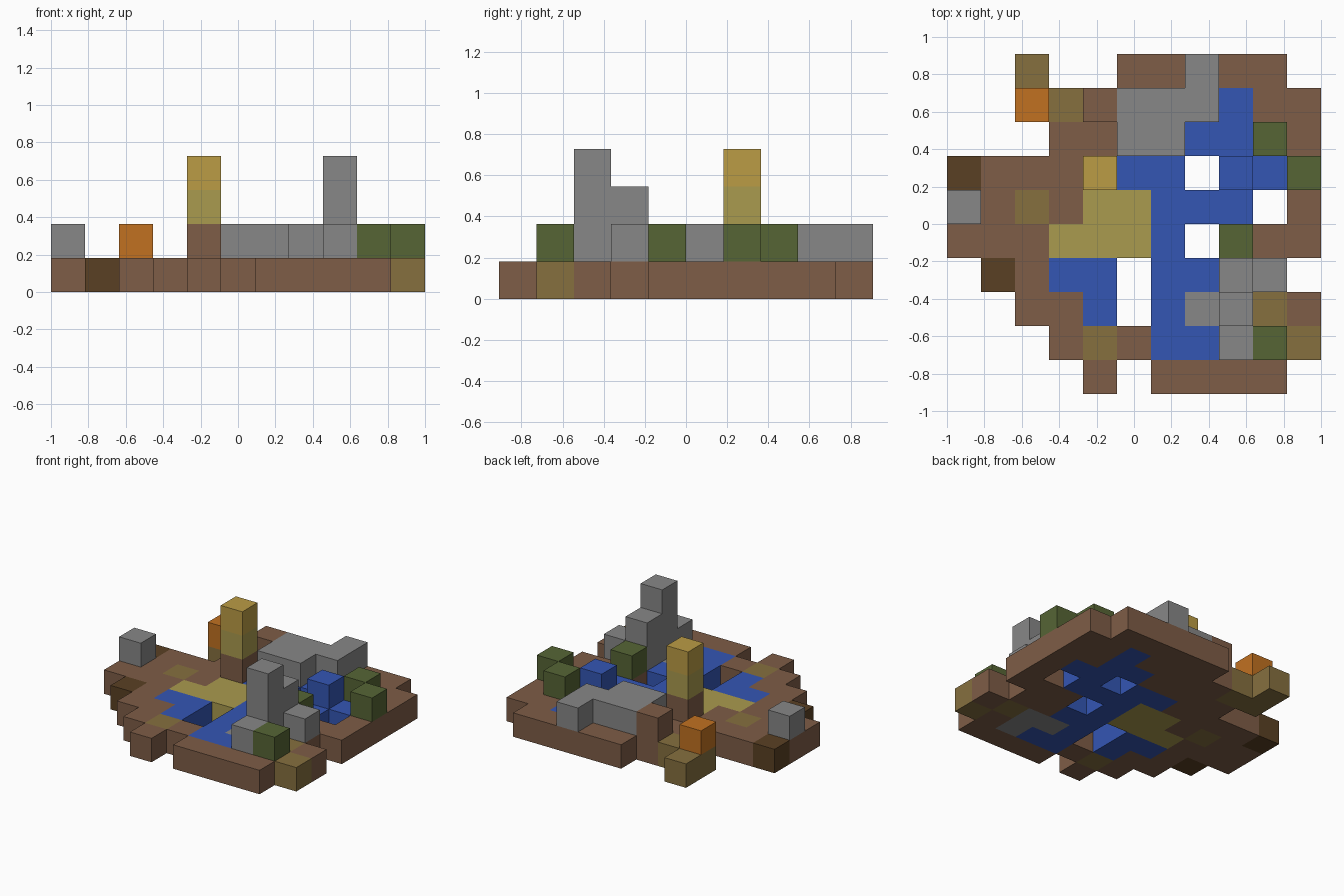
import bpy, bmesh
from mathutils import Vector

old = bpy.data.objects.get("Cube")
if old:
    bpy.data.objects.remove(old, do_unlink=True)

# Ground plan, back row first: one letter per block, dot is empty
GROUND = [
    "..o..eeeee.",
    "..ooeeeewee",
    "...eeeewwee",
    "deeeeww.wwe",
    "eeoesswww.e",
    "eeesssw.eee",
    ".deww.wwee.",
    "..eew.wrroe",
    "...eoewwreo",
    "....e.eeee.",
]

# Upper blocks keyed by (column, row from the back), stacked upwards
STACKS = {
    (7, 0): "r", (5, 1): "r", (6, 1): "r", (7, 1): "r", (5, 2): "r", (6, 2): "r",
    (2, 1): "f", (4, 1): "e", (4, 3): "esg", (0, 4): "r",
    (9, 2): "p", (10, 3): "p", (8, 5): "p", (9, 8): "p", (8, 3): "w",
    (8, 6): "rr", (9, 6): "r", (8, 7): "rrr", (8, 8): "r",
}

# Letter: part name, colour name, display colour
PARTS = {
    "e": ("earth_blocks", "earth brown", "7E5D47"),
    "d": ("dark_soil_blocks", "dark brown", "5A4023"),
    "o": ("olive_soil_blocks", "olive brown", "86703F"),
    "w": ("water_blocks", "water blue", "3456B4"),
    "r": ("rock_blocks", "rock grey", "878787"),
    "s": ("sand_blocks", "sand yellow", "AA9B4E"),
    "g": ("tower_cap", "gold", "BB9C45"),
    "f": ("fire_block", "orange", "C17121"),
    "p": ("plant_blocks", "leaf green", "566535"),
}


def linear(code):
    values = [int(code[i:i + 2], 16) / 255 for i in (0, 2, 4)]
    return [v / 12.92 if v < 0.04 else ((v + 0.055) / 1.055) ** 2.4 for v in values] + [1]


def make_material(name, code):
    mat = bpy.data.materials.new(name)
    mat.use_nodes = True
    mat.diffuse_color = linear(code)
    mat.node_tree.nodes["Principled BSDF"].inputs["Base Color"].default_value = linear(code)
    return mat


# Collect all blocks in one lookup
blocks = {}
for r, line in enumerate(GROUND):
    for c, letter in enumerate(line):
        if letter != ".":
            blocks[c, r, 0] = letter
            for z, upper in enumerate(STACKS.get((c, r), ""), 1):
                blocks[c, r, z] = upper

SIZE = 2 / len(GROUND[0])
MID = Vector((len(GROUND[0]) / 2, len(GROUND) / 2, 0))
AXES = [Vector(a) for a in ((1, 0, 0), (0, 1, 0), (0, 0, 1))]


def add_face(bm, centre, normal, side, up):
    corners = [(-1, -1), (1, -1), (1, 1), (-1, 1)]
    bm.faces.new([bm.verts.new((centre + (normal + side * a + up * b) / 2) * SIZE)
                  for a, b in corners])


# Each part keeps only the block sides that touch open air
for letter, (name, colour, code) in PARTS.items():
    bm = bmesh.new()
    for (c, r, z), kind in blocks.items():
        if kind != letter:
            continue
        centre = Vector((c + 0.5, len(GROUND) - r - 0.5, z + 0.5)) - MID
        for i in range(3):
            for sign in (1, -1):
                n = AXES[i] * sign
                if (c + int(n.x), r - int(n.y), z + int(n.z)) not in blocks:
                    add_face(bm, centre, n, AXES[(i + 1) % 3] * sign, AXES[(i + 2) % 3])
    bmesh.ops.remove_doubles(bm, verts=bm.verts, dist=0.001)
    mesh = bpy.data.meshes.new(name)
    bm.to_mesh(mesh)
    bm.free()
    mesh.materials.append(make_material(colour, code))
    bpy.context.collection.objects.link(bpy.data.objects.new(name, mesh))
